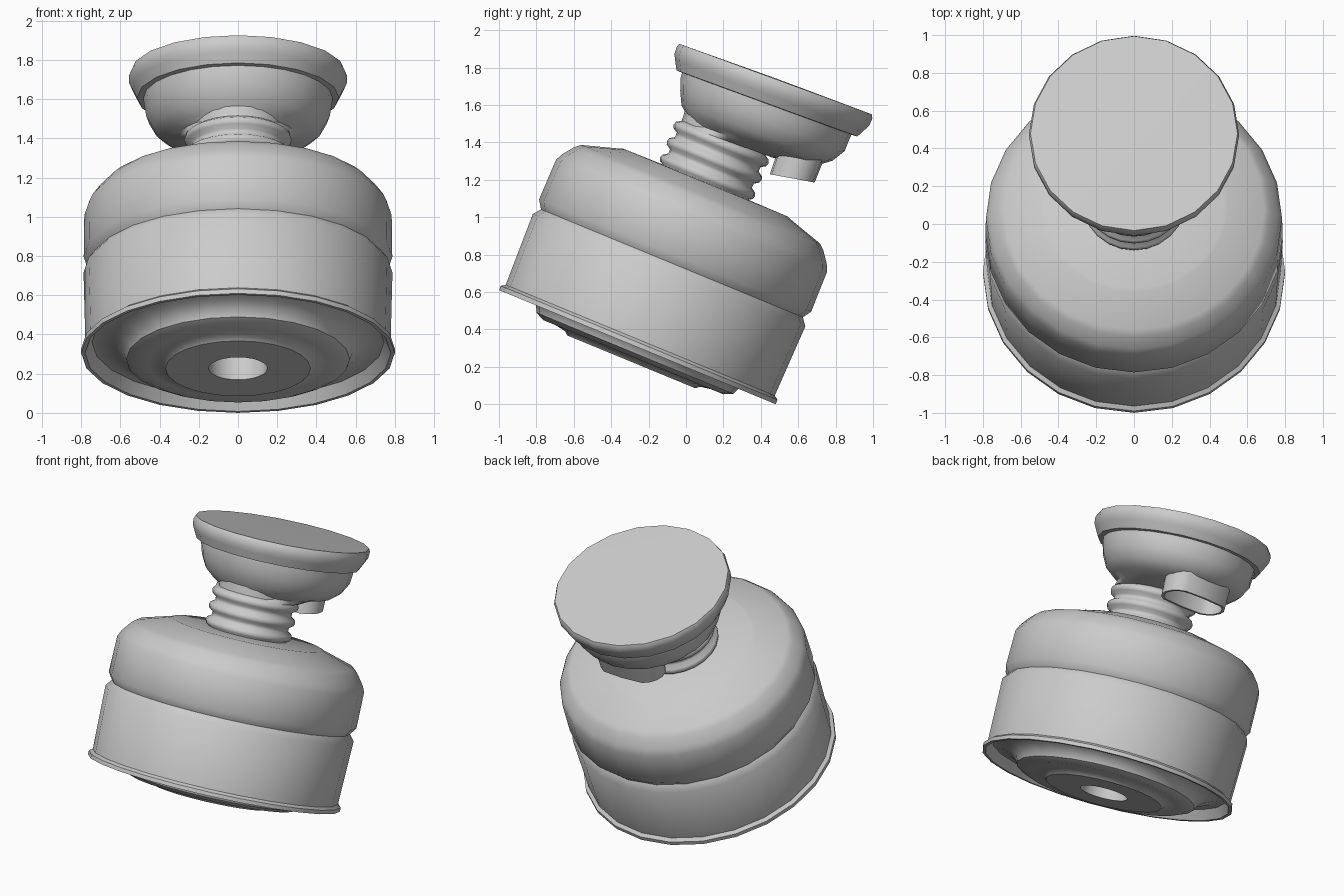
import bpy, bmesh
from math import sin, cos, pi, radians
from mathutils import Vector

if "Cube" in bpy.data.objects:
    bpy.data.objects.remove(bpy.data.objects["Cube"])

BODY_TILT, HEAD_TILT = radians(-22.4), radians(-20.1)
BODY_POS, HEAD_POS = (0, -0.26, 0.305), (0, 0.48, 1.738)


def finish(name, bm, pos, tilt, angle=40):
    bmesh.ops.remove_doubles(bm, verts=bm.verts, dist=1e-5)
    bmesh.ops.recalc_face_normals(bm, faces=bm.faces)
    mesh = bpy.data.meshes.new(name)
    bm.to_mesh(mesh)
    bm.free()
    ob = bpy.data.objects.new(name, mesh)
    bpy.context.collection.objects.link(ob)
    ob.location = pos
    ob.rotation_euler = (tilt, 0, 0)
    bpy.ops.object.select_all(action='DESELECT')
    bpy.context.view_layer.objects.active = ob
    ob.select_set(True)
    bpy.ops.object.shade_smooth_by_angle(angle=radians(angle))
    return ob


def loft(bm, rings):
    """Bridge successive rings; a single point closes an end."""
    rings = [[bm.verts.new(p) for p in r] for r in rings]
    for a, b in zip(rings, rings[1:]):
        n = max(len(a), len(b))
        for i in range(n):
            j = (i + 1) % n
            if len(a) == 1:
                bm.faces.new((a[0], b[j], b[i]))
            elif len(b) == 1:
                bm.faces.new((a[i], a[j], b[0]))
            else:
                bm.faces.new((a[i], a[j], b[j], b[i]))


def lathe(name, profile, sides, pos, tilt, angle=40):
    rings = []
    for r, z in profile:
        if r == 0:
            rings.append([(0, 0, z)])
        else:
            rings.append([(r * cos(2 * pi * i / sides), r * sin(2 * pi * i / sides), z)
                          for i in range(sides)])
    bm = bmesh.new()
    loft(bm, rings)
    return finish(name, bm, pos, tilt, angle)


# Canister with stepped underside, centre hole, lower lip and waist groove
lathe("canister", [
    (0, .10), (.15, .10), (.15, -.085), (.37, -.085), (.39, -.068), (.46, -.056),
    (.52, -.058), (.57, -.035), (.585, 0), (.63, .03), (.70, .06), (.745, .06),
    (.78, 0), (.80, 0), (.80, .025), (.778, .04),
    (.788, .445), (.757, .485), (.787, .53), (.784, .76), (.765, .80),
    (.72, .86), (.69, .885), (.50, .943), (.48, .952), (0, .957)],
    24, BODY_POS, BODY_TILT)

# Threaded neck
neck = [(0, .90), (.24, .90)]
for v in (.985, 1.08, 1.175):
    neck += [(.242, v - .035), (.268, v - .018), (.274, v), (.268, v + .018), (.242, v + .035)]
neck += [(.25, 1.30), (0, 1.30)]
lathe("threaded_neck", neck, 24, BODY_POS, BODY_TILT, 60)

# Round lid
lathe("lid", [
    (0, .004), (.548, 0), (.557, -.02), (.555, -.06), (.54, -.09), (.515, -.138),
    (.49, -.14), (0, -.14)], 20, HEAD_POS, HEAD_TILT)

# Bowl under the lid, bottom shifted towards the neck
bm = bmesh.new()
rings = []
for r, z, off in [(.485, -.10, 0), (.48, -.17, 0), (.468, -.235, .01), (.43, -.305, .005),
                  (.375, -.35, 0), (.30, -.372, -.06), (.27, -.40, -.135)]:
    rings.append([(r * cos(2 * pi * i / 24), off + r * sin(2 * pi * i / 24), z)
                  for i in range(24)])
loft(bm, [[(0, 0, -.10)]] + rings + [[(0, -.13, -.40)]])
finish("bowl", bm, HEAD_POS, HEAD_TILT, 50)


# Hollow slot-shaped spout on the underside of the bowl
def slot(scale, z, slope):
    out = []
    for i in range(16):
        a = 2 * pi * i / 16
        r = .12 * scale
        x = r * cos(a) + (.1 if cos(a) > 0 else -.1) * (abs(cos(a)) > 1e-6)
        y = r * sin(a)
        out.append((x, .265 + y, z + slope * y))
    return out


bm = bmesh.new()
loft(bm, [slot(1.05, -.28, 0), slot(1.0, -.468, .17), slot(.86, -.468, .17),
          slot(.86, -.38, 0), [(0, .265, -.38)]])
finish("spout", bm, HEAD_POS, HEAD_TILT)
